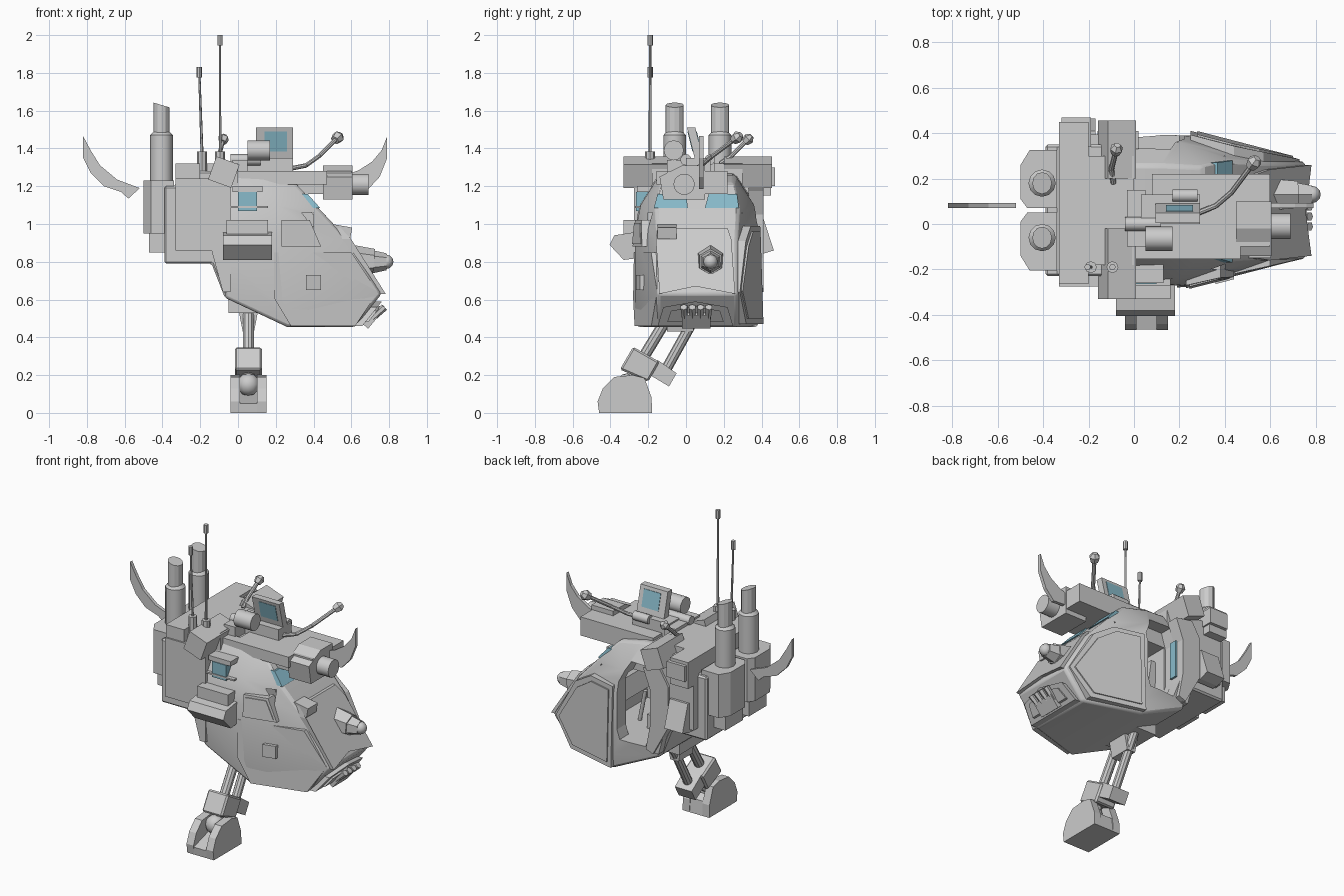
import bpy, bmesh, math
from mathutils import Vector, Matrix

if "Cube" in bpy.data.objects:
    bpy.data.objects.remove(bpy.data.objects["Cube"])

CY = 0.06  # centre plane of the hull
glass = bpy.data.materials.new("glass")
glass.diffuse_color = (0.25, 0.5, 0.6, 1)
glass.use_nodes = True
glass.node_tree.nodes["Principled BSDF"].inputs["Base Color"].default_value = glass.diffuse_color


def finish(name, bm, mat=None, smooth=True, angle=35):
    bmesh.ops.recalc_face_normals(bm, faces=bm.faces)
    me = bpy.data.meshes.new(name)
    bm.to_mesh(me)
    bm.free()
    ob = bpy.data.objects.new(name, me)
    bpy.context.collection.objects.link(ob)
    if mat:
        me.materials.append(mat)
    if smooth:
        bpy.ops.object.select_all(action='DESELECT')
        ob.select_set(True)
        bpy.context.view_layer.objects.active = ob
        bpy.ops.object.shade_smooth_by_angle(angle=math.radians(angle))
    return ob


def hull(name, pts, sides=(1, -1), smooth=False):
    """Convex hull of (x, offset from centre plane, z) points, mirrored."""
    bm = bmesh.new()
    for s in sides:
        for x, d, z in pts:
            bm.verts.new((x, CY + s * d, z))
    bmesh.ops.convex_hull(bm, input=bm.verts)
    bmesh.ops.dissolve_limit(bm, angle_limit=0.02, verts=bm.verts, edges=bm.edges)
    return finish(name, bm, None, smooth, 28)


def prism(name, prof, f0, f1, axis='y', mat=None):
    """Extrude a profile between f0 and f1; ends may be functions of the profile point."""
    bm = bmesh.new()
    put = {'y': lambda a, b, t: (a, t, b), 'x': lambda a, b, t: (t, a, b), 'z': lambda a, b, t: (a, b, t)}[axis]
    rings = []
    for f in (f0, f1):
        rings.append([bm.verts.new(put(a, b, f(a, b) if callable(f) else f)) for a, b in prof])
    bm.faces.new(rings[0])
    bm.faces.new(rings[1][::-1])
    for i in range(len(prof)):
        j = (i + 1) % len(prof)
        bm.faces.new((rings[0][i], rings[0][j], rings[1][j], rings[1][i]))
    return finish(name, bm, mat, False)


def box(name, x, y, z, rot=0, axis='Y', mat=None):
    c = Vector(((x[0] + x[1]) / 2, (y[0] + y[1]) / 2, (z[0] + z[1]) / 2))
    bm = bmesh.new()
    bmesh.ops.create_cube(bm, size=1, matrix=Matrix.Translation(c) @ Matrix.Rotation(math.radians(rot), 4, axis)
                          @ Matrix.Diagonal((x[1] - x[0], y[1] - y[0], z[1] - z[0], 1)))
    return finish(name, bm, mat, False)


def rod(name, p, q, r, r2=None, n=12):
    p, q = Vector(p), Vector(q)
    bm = bmesh.new()
    bmesh.ops.create_cone(bm, cap_ends=True, segments=n, radius1=r, radius2=r if r2 is None else r2, depth=(q - p).length,
                          matrix=Matrix.Translation((p + q) / 2) @ (q - p).to_track_quat('Z', 'Y').to_matrix().to_4x4())
    return finish(name, bm)


def ball(name, c, r, n=12):
    bm = bmesh.new()
    bmesh.ops.create_uvsphere(bm, u_segments=n, v_segments=n // 2, radius=r, matrix=Matrix.Translation(c))
    return finish(name, bm)


def bevel(ob, w, n=1):
    m = ob.modifiers.new("bevel", 'BEVEL')
    m.width, m.segments = w, n


def cut(ob, cutter):
    m = ob.modifiers.new("cut", 'BOOLEAN')
    m.object, m.operation, m.solver = cutter, 'DIFFERENCE', 'EXACT'
    cutter.hide_render = True
    cutter.hide_viewport = True


# Cockpit head with rounded edges, cabin and left doorway
head = hull("cockpit_head", [(-.07, .31, .61), (-.07, .335, .82), (-.07, .31, 1.1), (-.07, .2, 1.27), (.18, .32, .61),
            (.26, .32, .455), (.25, .33, .55), (.62, .21, .455), (.76, .21, .63), (.58, .21, .92), (.43, .22, 1.08),
            (.3, .19, 1.22), (.22, .33, .95), (.2, .3, 1.1), (.12, .2, 1.26)], smooth=True)
bevel(head, 0.015, 2)
cut(head, box("cabin_cutter", (-.02, .4), (-.2, .3), (.66, 1.06)))
cut(head, prism("door_cutter", [(-.03, .8), (.02, .66), (.2, .66), (.22, .72), (.22, 1.02), (.16, 1.15), (.0, 1.15), (-.03, 1.05)], .25, .6))
box("seat_base", (0, .16), (-.05, .17), (.66, .75))
box("seat_back", (-.02, .03), (-.05, .17), (.72, 1.0), -8)
rod("control_stick", (.26, .1, .66), (.22, .1, .86), .012)
box("dashboard", (.3, .4), (-.15, .28), (.8, .92), 20)
box("door_glass", (-.028, -.015), (.31, .36), (.82, 1.06), 0, 'Y', glass)


# Side armour that follows the tapering cheeks
def skin(s, off):
    return lambda x, z: CY + s * (.335 + off - max(0, x - .25) * .26 - max(0, z - .8) * .09)


cheek = [(.25, .47), (.6, .47), (.73, .64), (.57, .91), (.44, .99), (.25, .99)]
inner = [(.28, .5), (.58, .5), (.7, .645), (.55, .88), (.43, .96), (.28, .96)]
prism("left_cheek_plate", cheek, skin(1, -.05), skin(1, .015))
prism("left_cheek_panel", inner, skin(1, 0), skin(1, .022))
prism("right_cheek_plate", [(.19, .61), (.28, .46), (.62, .46), (.74, .64), (.6, .85), (.19, .85)], skin(-1, -.05), skin(-1, .005))
prism("right_cheek_frame", [(.23, 1.02), (.38, 1.02), (.44, .88), (.23, .88)], skin(-1, -.05), skin(-1, .015))
prism("right_cheek_inset", [(.245, 1.005), (.37, 1.005), (.42, .895), (.245, .895)], skin(-1, 0), skin(-1, .019))
prism("right_hatch", [(.36, .65), (.44, .65), (.44, .73), (.36, .73)], skin(-1, -.05), skin(-1, .018))

# Nose face plate, lip and grabber under it
fx = lambda o: (lambda y, z: (.77 - (z - .63) * .63 if z < .92 else .587 - (z - .92) * .94) + o)
nose = [(-.14, .63), (.05, .67), (.26, .63), (.24, .92), (.22, .98), (-.15, .98), (-.16, .92)]
prism("nose_plate", nose, fx(-.06), fx(.012), 'x')
lip = lambda o: (lambda y, z: .62 + (z - .45) * .8 + o)
prism("lip_plate", [(-.15, .46), (-.12, .56), (.05, .59), (.22, .56), (.25, .46)], lip(-.02), lip(.03), 'x')
prism("mouth_plate", [(-.1, .48), (-.08, .54), (.05, .565), (.18, .54), (.2, .48)], lip(0), lip(.045), 'x')
box("grabber_block", (.65, .74), (-.02, .13), (.47, .53), -50)
for i in range(4):
    y = -.005 + .04 * i
    rod("grabber_finger", (.69, y, .48), (.775, .055 + (y - .055) * 1.1, .56), .015, .02, 6)
rod("lamp_mount", (.6, .13, .81), (.72, .13, .8), .08, .068, 6)
rod("nose_lamp_ring", (.68, .13, .8), (.785, .13, .8), .068, .045, 6)
ball("nose_lamp", (.785, .13, .8), .038)
box("nose_sensor", (.5, .6), (-.15, -.05), (.93, .99), 10)

# Windows
for y0, y1 in ((-.17, .01), (.1, .28)):
    win = [(y0, 1.085), (y1, 1.085), (y1 - .01, 1.16), (y0 + .02, 1.16)]
    prism("front_window", win, lambda y, z: .38 - (z - 1.085) * .9, lambda y, z: .435 - (z - 1.085) * .9, 'x', glass)
box("right_side_window", (0, .1), (-.265, -.2), (1.07, 1.17), 0, 'X', glass)
box("right_window_sill", (-.05, .16), (-.27, -.2), (1.085, 1.095))
box("right_window_hood", (-.03, .13), (-.26, -.15), (1.17, 1.2))

# Right bumper pod
prism("right_pod", [(-.25, .82), (-.33, .81), (-.405, .89), (-.38, .94), (-.25, .96)], -.08, .18, 'x')
box("right_pod_bracket", (-.06, .16), (-.33, -.24), (.93, 1.02))

# Rear engine body
body = prism("engine_body", [(-.39, .79), (-.14, .79), (-.07, .61), (-.04, .61), (-.04, 1.28), (-.33, 1.28), (-.33, 1.2), (-.39, 1.2)], -.23, .35)
bevel(body, .01)
for y in (-.25, .37):
    prism("engine_side_plate", [(-.33, .86), (-.14, .86), (-.08, .64), (-.04, .64), (-.04, 1.24), (-.33, 1.24)], y - .025, y + .025)
prism("left_side_vent", [(.36, 1.03), (.41, 1.03), (.465, .86), (.4, .84), (.36, .84)], -.3, -.17, 'x')
prism("left_door_post", [(-.16, .84), (-.05, .64), (.0, .66), (-.03, .82), (-.03, 1.05), (.02, 1.18), (-.1, 1.2), (-.16, 1.1)], .33, .41)
box("shoulder_beam", (-.33, -.2), (-.265, .45), (1.15, 1.32))
box("shoulder_beam_cap", (-.32, -.19), (.34, .47), (1.2, 1.3))
for y0, y1 in ((-.33, -.02), (.2, .455)):
    box("shoulder_box", (-.14, -.01), (y0, y1), (1.21, 1.34), 20)
box("rear_deck", (-.2, .0), (-.18, .3), (1.2, 1.32))

# Exhaust stacks in chamfered housings
for y in (-.06, .18):
    s = 1 if y > CY else -1
    prism("stack_housing", [(-.34, CY + s * .01), (-.47, CY + s * .01), (-.5, CY + s * .05), (-.5, CY + s * .2),
                            (-.46, CY + s * .265), (-.34, CY + s * .265)], .95, 1.23, 'z')
    box("stack_base", (-.47, -.33), (y - .09, y + .09), (.85, 1.0))
    rod("stack_pipe", (-.405, y, .9), (-.405, y, 1.47), .06, n=12)
    rod("stack_collar", (-.405, y, 1.47), (-.405, y, 1.49), .06, .042)
    tip = [(-.405 + .043 * math.cos(k * math.pi / 6), y + .048 * math.sin(k * math.pi / 6)) for k in range(12)]
    prism("stack_tip", tip, 1.46, lambda a, b: 1.63 - (a + .405) * .3, 'z')

# Crescent horns
prism("rear_horn", [(-.82, 1.465), (-.82, 1.35), (-.78, 1.27), (-.71, 1.2), (-.62, 1.17), (-.58, 1.135), (-.52, 1.19),
                    (-.56, 1.205), (-.64, 1.235), (-.73, 1.31), (-.78, 1.39)], .07, .092)
prism("front_horn", [(.79, 1.465), (.79, 1.35), (.75, 1.25), (.69, 1.185), (.6, 1.19), (.6, 1.27), (.64, 1.285), (.71, 1.33), (.76, 1.39)], .07, .092)

# Roof gun
prism("gun_body", [(-.12, 1.13), (-.14, 1.25), (-.02, 1.31), (.1, 1.31), (.1, 1.13)], .45, .605, 'x')
box("gun_deck", (.08, .6), (-.1, .22), (1.16, 1.28))
box("gun_rail", (.0, .47), (-.155, -.09), (1.21, 1.28))
rod("gun_barrel", (.58, -.01, 1.21), (.69, -.01, 1.21), .056, n=16)

# Roof ridge, rollers and periscope screen
box("roof_ridge", (-.03, .05), (-.1, .15), (1.24, 1.34))
box("roof_mount", (.03, .29), (0, .13), (1.26, 1.35))
rod("roof_roller", (.05, -.065, 1.39), (.17, -.065, 1.39), .053, n=12)
rod("small_roller", (.17, .125, 1.34), (.28, .125, 1.34), .028)
rod("roof_drum", (-.04, .0, 1.34), (.12, .0, 1.34), .03)
tilt = lambda o: (lambda x, z: .05 - (z - 1.42) * .25 + o)
prism("screen_case", [(.095, 1.33), (.29, 1.33), (.29, 1.51), (.095, 1.51)], tilt(-.022), tilt(.022))
prism("screen_glass", [(.14, 1.385), (.26, 1.385), (.26, 1.49), (.14, 1.49)], tilt(-.025), tilt(.025), 'y', glass)


# Bent stalks with knobs
def stalk(name, pts, r, knob):
    for a, b in zip(pts, pts[1:]):
        rod(name + "_stalk", a, b, r, n=8)
    d = (Vector(pts[-1]) - Vector(pts[-2])).normalized() * knob
    e = Vector(pts[-1])
    rod(name + "_knob", e - d * .4, e + d * .6, knob * .7, knob, 6)
    rod(name + "_knob_cap", e + d * .6, e + d * 1.3, knob, knob * .5, 6)


stalk("front_lever", [(.26, .04, 1.29), (.36, .08, 1.31), (.43, .14, 1.36), (.52, .26, 1.45)], .012, .034)
stalk("rear_lever", [(-.09, .18, 1.32), (-.1, .24, 1.36), (-.08, .32, 1.44)], .012, .03)

# Antennas
for x, xt, top in ((-.19, -.205, 1.83), (-.095, -.095, 2.0)):
    rod("antenna_base", (x, -.19, 1.28), (x, -.19, 1.385), .026, n=8)
    rod("antenna_mast", (x, -.19, 1.36), (xt, -.19, top - .03), .008, .006, 6)
    rod("antenna_tip", (xt, -.19, top - .055), (xt, -.19, top), .014, n=8)

# Leg: hip, twin struts, knee and split foot
LX = .055
box("hip_plate", (LX - .105, LX + .105), (-.14, .14), (.53, .63))
prism("hip_cone", [(0, .56), (.11, .56), (.085, .43), (.025, .43)], -.1, .04)
for (y0, z0), (y1, z1), r in (((-.04, .6), (-.24, .27), .03), ((.1, .6), (-.1, .24), .028)):
    rod("leg_strut", (LX, y0, z0), (LX, y1, z1), r, n=10)
bevel(prism("knee_block", [(-.35, .23), (-.28, .35), (-.14, .27), (-.2, .165)], LX - .072, LX + .072, 'x'), .01)
prism("knee_rear_block", [(-.19, .2), (-.15, .28), (-.05, .21), (-.09, .14)], LX - .06, LX + .06, 'x')
rod("ankle", (LX, -.26, .24), (LX, -.3, .15), .035)
ball("ankle_ball", (LX, -.31, .15), .06)
side = [(-.46, 0), (-.18, 0), (-.182, .08), (-.22, .185), (-.28, .2), (-.38, .19), (-.44, .13), (-.468, .06)]
for x in (-.04, .1):
    prism("foot_side", side, x, x + .05, 'x')
prism("foot_base", [(-.46, 0), (-.18, 0), (-.19, .09), (-.23, .12), (-.4, .07), (-.465, .05)], -.03, .14, 'x')
